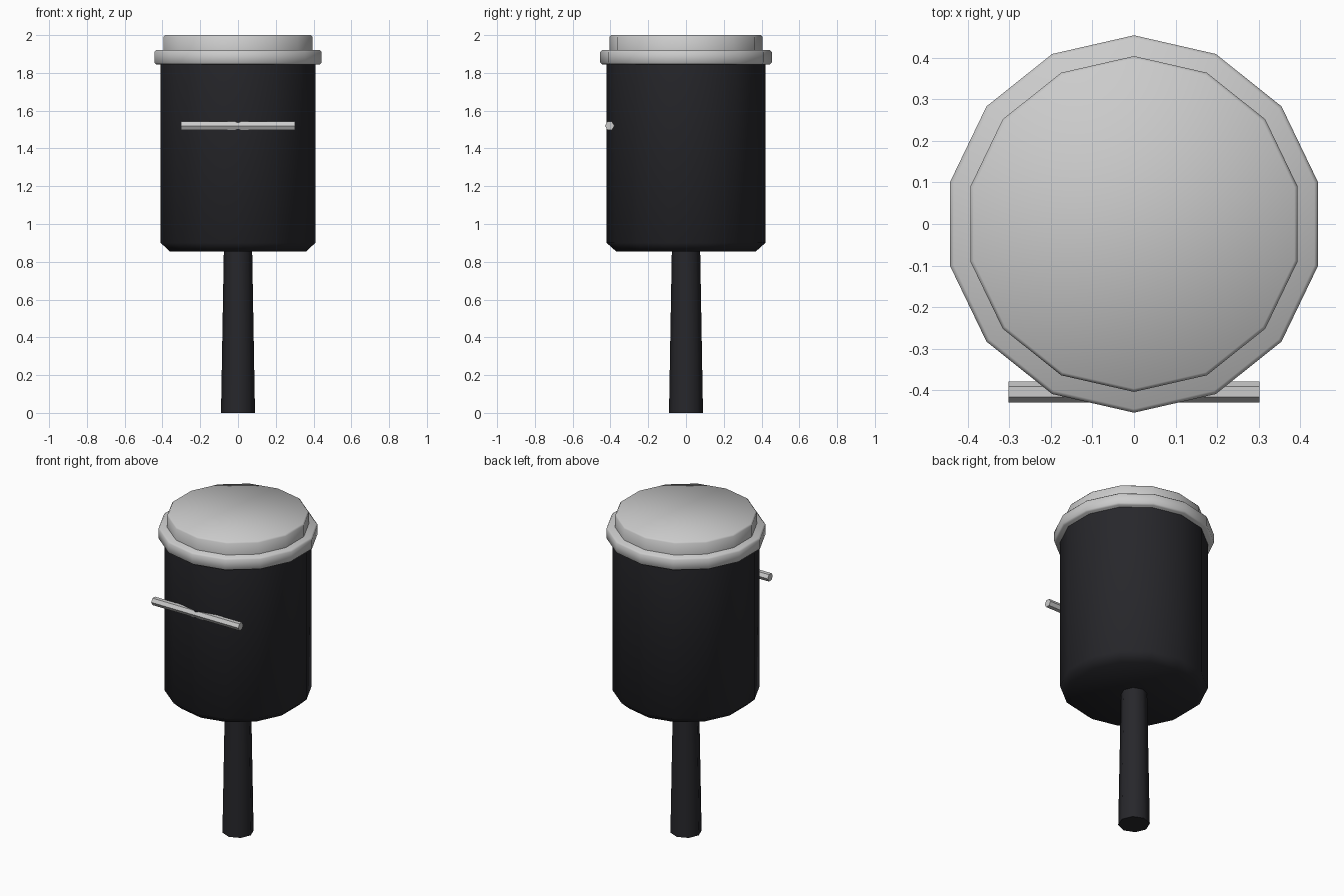
import bpy, bmesh
from math import sin, cos, tau, radians, pi

if "Cube" in bpy.data.objects:
    bpy.data.objects.remove(bpy.data.objects["Cube"])

dark = bpy.data.materials.new("dark_coating")
dark.diffuse_color = (0.02, 0.02, 0.024, 1)
dark.use_nodes = True
dark.node_tree.nodes["Principled BSDF"].inputs["Base Color"].default_value = dark.diffuse_color


def lathe(name, profile, sides, mat=None, angle=30):
    """Revolve (radius, z) points around z with a corner facing +y, closed at both ends."""
    bm = bmesh.new()
    rings = [[bm.verts.new((r * sin(tau * i / sides), r * cos(tau * i / sides), z))
              for i in range(sides)] for r, z in profile]
    for low, high in zip(rings, rings[1:]):
        for i in range(sides):
            j = (i + 1) % sides
            bm.faces.new((low[i], low[j], high[j], high[i]))
    bm.faces.new(rings[0])
    bm.faces.new(rings[-1])
    bmesh.ops.recalc_face_normals(bm, faces=bm.faces)
    mesh = bpy.data.meshes.new(name)
    bm.to_mesh(mesh)
    bm.free()
    obj = bpy.data.objects.new(name, mesh)
    bpy.context.collection.objects.link(obj)
    if mat:
        mesh.materials.append(mat)
    bpy.ops.object.select_all(action='DESELECT')
    obj.select_set(True)
    bpy.context.view_layer.objects.active = obj
    bpy.ops.object.shade_smooth_by_angle(angle=radians(angle))
    return obj


# Tapered handle
lathe("handle", [(0.09, 0), (0.075, 0.86)], 8, dark, 50)

# Head with chamfered lower edge
lathe("head", [(0.37, 0.855), (0.42, 0.90), (0.42, 1.85)], 14, dark, 50)

# Metal rim and striking face, both with softened edges
lathe("rim", [(0.445, 1.845), (0.454, 1.854), (0.454, 1.911), (0.445, 1.92)], 14, angle=50)
lathe("striking_face", [(0.404, 1.915), (0.404, 1.991), (0.396, 2.0)], 14, angle=50)

# Cross pin set into the front of the head
pin = lathe("pin", [(0.025, -0.302), (0.025, 0.302)], 6, angle=30)
pin.rotation_euler = (0, pi / 2, 0)
pin.location = (0, -0.404, 1.52)
